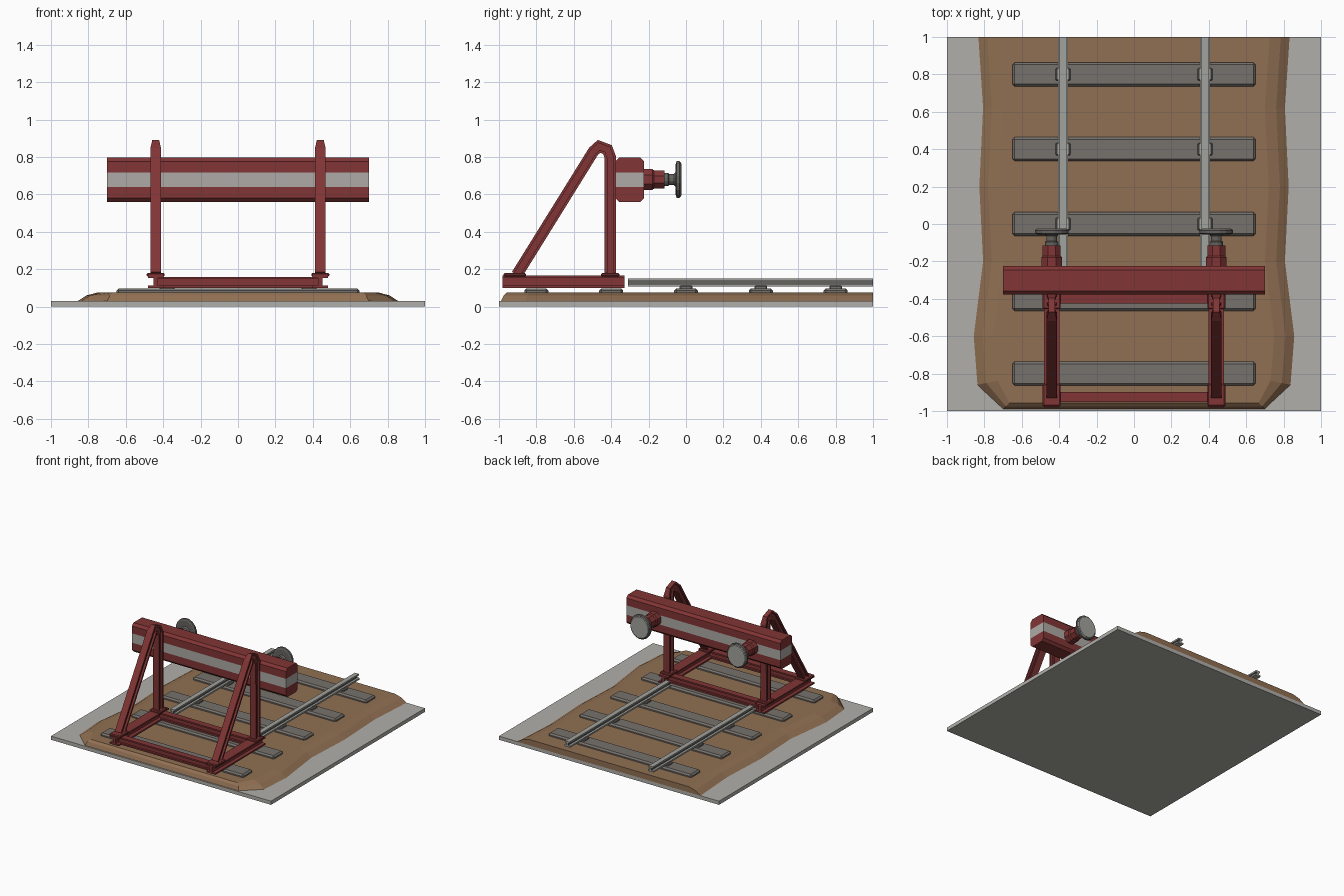
import bpy, bmesh, math
from mathutils import Vector

if "Cube" in bpy.data.objects:
    bpy.data.objects.remove(bpy.data.objects["Cube"])


def material(name, r, g, b):
    m = bpy.data.materials.new(name)
    m.use_nodes = True
    m.diffuse_color = (r, g, b, 1)
    m.node_tree.nodes["Principled BSDF"].inputs["Base Color"].default_value = (r, g, b, 1)
    return m


CONCRETE = material("pale concrete", 0.44, 0.43, 0.40)
EARTH = material("brown earth", 0.28, 0.16, 0.085)
TIMBER = material("grey timber", 0.18, 0.165, 0.15)
RED = material("dark red paint", 0.22, 0.035, 0.035)
WHITE = material("dull white paint", 0.42, 0.40, 0.38)
STEEL = material("worn steel", 0.36, 0.36, 0.34)
DARK = material("dark steel", 0.13, 0.125, 0.115)


def finish(bm, name, *mats):
    bmesh.ops.recalc_face_normals(bm, faces=bm.faces)
    mesh = bpy.data.meshes.new(name)
    bm.to_mesh(mesh)
    bm.free()
    for m in mats:
        mesh.materials.append(m)
    ob = bpy.data.objects.new(name, mesh)
    bpy.context.collection.objects.link(ob)
    return ob


def skin(bm, rings):
    """Join rings of points into a capped solid."""
    rows = [[bm.verts.new(p) for p in ring] for ring in rings]
    n = len(rows[0])
    for a, b in zip(rows, rows[1:]):
        for i in range(n):
            j = (i + 1) % n
            bm.faces.new((a[i], a[j], b[j], b[i]))
    bm.faces.new(rows[0])
    bm.faces.new(rows[-1])


def box(name, lo, hi, mat, bevel=0):
    bm = bmesh.new()
    ring = [(lo[0], lo[1]), (hi[0], lo[1]), (hi[0], hi[1]), (lo[0], hi[1])]
    skin(bm, [[(x, y, z) for x, y in ring] for z in (lo[2], hi[2])])
    if bevel:
        bmesh.ops.bevel(bm, geom=bm.edges[:], offset=bevel, segments=1, affect='EDGES')
    return finish(bm, name, mat)


def girder(name, path, x, h, foot, head, flange, web, mats, scale=None):
    """Sweep an I-section along a path of (y, z) points, with mitred bends."""
    half = [(foot, -h), (foot, flange - h), (web, flange - h),
            (web, h - flange), (head, h - flange), (head, h)]
    section = half + [(-u, v) for u, v in reversed(half)]
    pts = [Vector(p) for p in path]
    scale = scale or [1] * len(pts)
    rings = []
    for i, p in enumerate(pts):
        d1 = (p - pts[i - 1]).normalized() if i else (pts[1] - p).normalized()
        d2 = (pts[i + 1] - p).normalized() if i < len(pts) - 1 else d1
        n1, n2 = Vector((-d1.y, d1.x)), Vector((-d2.y, d2.x))
        n = (n1 + n2) / (1 + n1.dot(n2))
        rings.append([(x + u * scale[i], p.x + n.x * v, p.y + n.y * v) for u, v in section])
    bm = bmesh.new()
    skin(bm, rings)
    if len(mats) > 1:  # the recessed web takes the second colour
        for f in bm.faces:
            if len(f.verts) == 4 and all(abs(abs(v.co.x - x) - web) < 1e-4 for v in f.verts):
                f.material_index = 1
    return finish(bm, name, *mats)


def turned(name, x, z, profile, sides, mat, squash=1):
    """Turn a profile of (radius, y) around an axis running along y."""
    bm = bmesh.new()
    angles = [math.tau * (i + 0.5) / sides for i in range(sides)]
    skin(bm, [[(x + r * squash * math.cos(a), y, z + r * math.sin(a)) for a in angles]
              for r, y in profile])
    return finish(bm, name, mat)


# Ground slab
box("ground_slab", (-1, -1, 0), (1, 1, 0.03), CONCRETE)

# Earth bed with an uneven, sloping edge
edge = [(0.70, -0.99), (0.84, -0.86), (0.86, -0.6), (0.81, -0.2),
        (0.83, 0.2), (0.81, 0.62), (0.835, 1)]
rings = []
for inset, z in ((0, 0.028), (0.05, 0.06), (0.11, 0.076)):
    side = []
    for x, y in edge:
        if y < -0.9:
            side.append((x - inset * 0.3, y + inset * 0.3, z))
        elif y < -0.8:
            side.append((x - inset, y + inset * 0.2, z))
        else:
            side.append((x - inset, y, z))
    rings.append(side + [(-x, y, z) for x, y, z in reversed(side)])
bed = bmesh.new()
skin(bed, rings)
finish(bed, "earth_bed", EARTH)

# Sleepers, with rail chairs where the track runs
for i in range(5):
    y = -0.8 + 0.4 * i
    box(f"sleeper_{i + 1}", (-0.65, y - 0.064, 0.06), (0.65, y + 0.064, 0.098), TIMBER, 0.012)
    if y > -0.1:
        for x in (-0.38, 0.38):
            box(f"rail_chair_{i + 1}", (x - 0.04, y - 0.034, 0.09), (x + 0.04, y + 0.034, 0.113),
                TIMBER, 0.006)

# Crossbeams joining the frame
for name, y in (("front_crossbeam", -0.925), ("rear_crossbeam", -0.4)):
    beam = girder(name, [(-0.43, 0), (0.43, 0)], 0, 0.029, 0.026, 0.026, 0.012, 0.01, [RED])
    beam.rotation_euler.z = math.pi / 2
    beam.location = (0, y, 0.13)

# Bent post and brace line, from the front foot over the top to the rear foot
arch = [(-0.905, 0.17), (-0.495, 0.83), (-0.465, 0.857), (-0.42, 0.84),
        (-0.405, 0.80), (-0.405, 0.17)]

for side, s in (("left", 1), ("right", -1)):
    x = s * 0.44
    # Rail
    girder(f"{side}_rail", [(-0.31, 0.129), (1, 0.129)], s * 0.38, 0.022,
           0.026, 0.019, 0.013, 0.008, [STEEL, DARK])
    # Frame
    girder(f"{side}_base_girder", [(-0.98, 0.133), (-0.33, 0.133)], x, 0.033,
           0.042, 0.042, 0.012, 0.012, [RED])
    girder(f"{side}_post_and_brace", arch, x, 0.03, 0.028, 0.028, 0.014, 0.011,
           [RED], [1, 1, 0.65, 0.65, 0.9, 1])
    box(f"{side}_front_foot", (x - 0.048, -0.975, 0.16), (x + 0.048, -0.855, 0.18), RED, 0.006)
    box(f"{side}_rear_foot", (x - 0.048, -0.455, 0.16), (x + 0.048, -0.355, 0.18), RED, 0.006)
    # Buffer
    turned(f"{side}_buffer_housing", x, 0.68,
           [(0.06, -0.235), (0.06, -0.18), (0.052, -0.17), (0.052, -0.115)], 8, RED)
    turned(f"{side}_buffer_shaft", x, 0.68,
           [(0.037, -0.13), (0.037, -0.095), (0.03, -0.09), (0.03, -0.065), (0.045, -0.05)],
           12, DARK)
    turned(f"{side}_buffer_rim", x, 0.68,
           [(0.085, -0.055), (0.1, -0.05), (0.1, -0.034), (0.092, -0.028)], 16, DARK, 0.92)
    turned(f"{side}_buffer_face", x, 0.68, [(0.092, -0.03), (0.086, -0.024)], 16, STEEL, 0.92)

# Stop beam with a painted stripe all round
bm = bmesh.new()
c = 0.02
y0, y1, z0, z1 = -0.377, -0.225, 0.56, 0.797
outline = [(y0, z0 + c), (y0 + c, z0), (y1 - c, z0), (y1, z0 + c),
           (y1, z1 - c), (y1 - c, z1), (y0 + c, z1), (y0, z1 - c)]
skin(bm, [[(x, y, z) for y, z in outline] for x in (-0.7, 0.7)])
for z in (0.64, 0.717):
    bmesh.ops.bisect_plane(bm, geom=bm.verts[:] + bm.edges[:] + bm.faces[:],
                           plane_co=(0, 0, z), plane_no=(0, 0, 1))
for f in bm.faces:
    if 0.64 < f.calc_center_median().z < 0.717:
        f.material_index = 1
finish(bm, "stop_beam", RED, WHITE)
